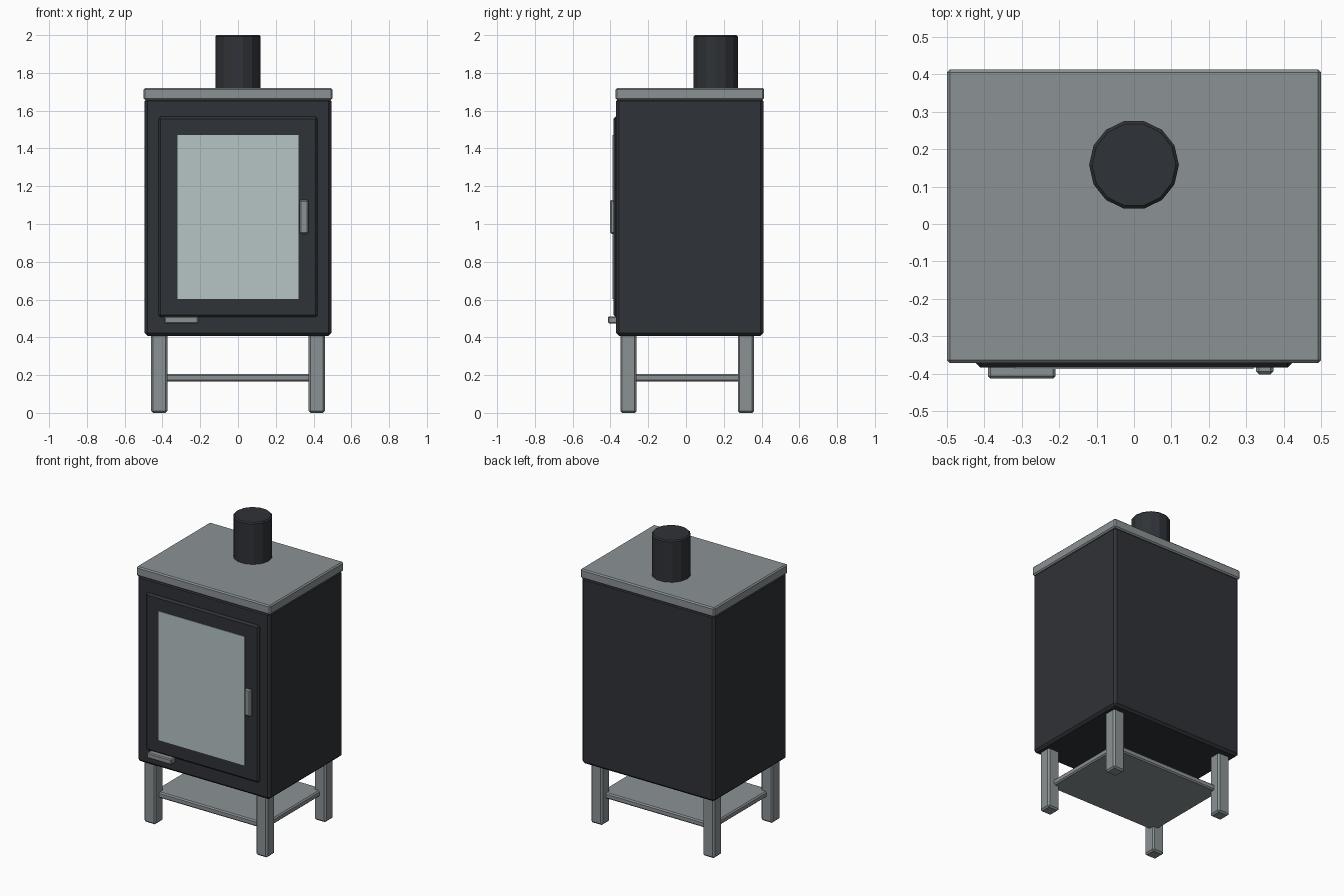
import bpy, bmesh
from mathutils import Vector

if "Cube" in bpy.data.objects:
    bpy.data.objects.remove(bpy.data.objects["Cube"])


def material(name, rgb):
    m = bpy.data.materials.new(name)
    m.diffuse_color = (*rgb, 1)
    m.use_nodes = True
    m.node_tree.nodes["Principled BSDF"].inputs["Base Color"].default_value = m.diffuse_color
    return m


IRON = material("dark_iron", (0.028, 0.032, 0.038))
STEEL = material("grey_steel", (0.26, 0.29, 0.30))
GLASS = material("pale_glass", (0.47, 0.56, 0.56))


def finish(name, bm, mat, bevel):
    mesh = bpy.data.meshes.new(name)
    bm.to_mesh(mesh)
    bm.free()
    mesh.materials.append(mat)
    ob = bpy.data.objects.new(name, mesh)
    bpy.context.collection.objects.link(ob)
    if bevel:
        mod = ob.modifiers.new("bevel", 'BEVEL')
        mod.width = bevel
        mod.segments = 1
        mod.limit_method = 'ANGLE'
        mod.angle_limit = 0.8
    return ob


def box(name, xs, ys, zs, mat, bevel=0.0):
    """Box given by its (min, max) range on each axis."""
    bm = bmesh.new()
    bmesh.ops.create_cube(bm, size=1)
    lo, hi = (Vector(c) for c in zip(xs, ys, zs))
    for v in bm.verts:
        v.co = Vector(l + (c + 0.5) * (h - l) for l, h, c in zip(lo, hi, v.co))
    return finish(name, bm, mat, bevel)


# Firebox and top plate
box("firebox", (-0.495, 0.495), (-0.37, 0.409), (0.408, 1.665), IRON, 0.015)
box("top_plate", (-0.5, 0.5), (-0.372, 0.413), (1.657, 1.72), STEEL, 0.008)

# Door, window, handle and air lever
box("door", (-0.422, 0.422), (-0.384, -0.34), (0.507, 1.568), IRON, 0.012)
box("window", (-0.32, 0.32), (-0.388, -0.36), (0.603, 1.472), GLASS)
box("door_handle", (0.326, 0.373), (-0.402, -0.37), (0.947, 1.128), STEEL, 0.008)
box("air_lever", (-0.39, -0.21), (-0.413, -0.36), (0.473, 0.511), STEEL, 0.006)

# Flue pipe, fourteen sided
bm = bmesh.new()
bmesh.ops.create_cone(bm, cap_ends=True, segments=14, radius1=0.12, radius2=0.12, depth=0.3)
pos = Vector((0, 0.158, 1.85))
xmax = max(v.co.x for v in bm.verts)
if xmax < 0.1199:  # keep a corner on the x axis
    from math import pi
    from mathutils import Matrix
    bmesh.ops.rotate(bm, verts=bm.verts, matrix=Matrix.Rotation(pi / 14, 3, 'Z'))
bmesh.ops.translate(bm, verts=bm.verts, vec=pos)
finish("flue_pipe", bm, IRON, 0.008)

# Legs and the low shelf let into them
for side, x in (("left", -0.417), ("right", 0.417)):
    for end, y in (("front", -0.305), ("back", 0.317)):
        box(f"{end}_{side}_leg", (x - 0.043, x + 0.043), (y - 0.043, y + 0.043),
            (0, 0.43), STEEL, 0.01)
box("shelf", (-0.417, 0.417), (-0.305, 0.317), (0.166, 0.206), STEEL, 0.008)
